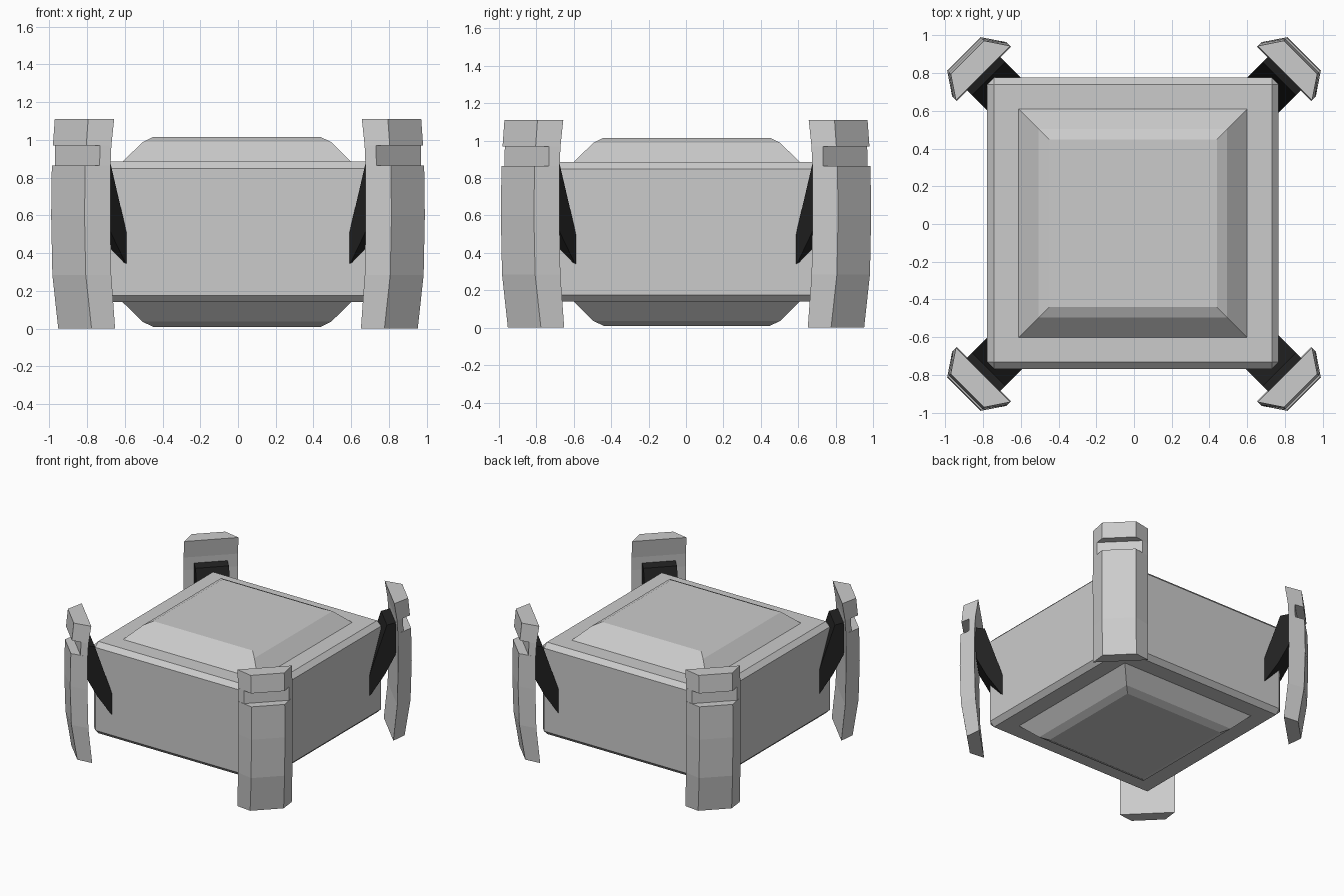
import bpy, bmesh, math
from mathutils import Matrix

if "Cube" in bpy.data.objects:
    bpy.data.objects.remove(bpy.data.objects["Cube"])


def material(name, value):
    m = bpy.data.materials.new(name)
    m.diffuse_color = (value, value, value, 1)
    m.use_nodes = True
    m.node_tree.nodes["Principled BSDF"].inputs["Base Color"].default_value = m.diffuse_color
    return m


GREY = material("light_grey", 0.60)
DARK = material("near_black", 0.015)


def finish(bm, name, mat):
    bmesh.ops.remove_doubles(bm, verts=bm.verts, dist=1e-5)
    bmesh.ops.dissolve_degenerate(bm, dist=1e-5, edges=bm.edges)
    bmesh.ops.recalc_face_normals(bm, faces=bm.faces)
    me = bpy.data.meshes.new(name)
    bm.to_mesh(me)
    bm.free()
    me.materials.append(mat)
    ob = bpy.data.objects.new(name, me)
    bpy.context.collection.objects.link(ob)
    return ob


def loft(name, rings, mat, matrix=Matrix()):
    """Skin a stack of rings with equal point counts and cap both ends."""
    bm = bmesh.new()
    vs = [[bm.verts.new(matrix @ Matrix.Translation(p).translation) for p in r] for r in rings]
    n = len(rings[0])
    for a, b in zip(vs, vs[1:]):
        for i in range(n):
            j = (i + 1) % n
            bm.faces.new((a[i], a[j], b[j], b[i]))
    bm.faces.new(vs[0][::-1])
    bm.faces.new(vs[-1])
    return finish(bm, name, mat)


def square(h, z, cx=-0.006, cy=0.004):
    return [(cx - h, cy - h, z), (cx + h, cy - h, z), (cx + h, cy + h, z), (cx - h, cy + h, z)]


# central crate with chamfered edges
body = loft("body", [square(0.772, 0.14), square(0.772, 0.885)], GREY)
bev = body.modifiers.new("chamfer", "BEVEL")
bev.width = 0.036
bev.segments = 1

# raised panels on top and bottom
loft("top_panel", [square(0.605, 0.875), square(0.605, 0.885),
                   square(0.50, 0.988), square(0.445, 1.015)], GREY)
loft("bottom_panel", [square(0.605, 0.15), square(0.605, 0.14),
                      square(0.50, 0.037), square(0.445, 0.01)], GREY)

# leg stations: height, inner radius, outer radius, outer half width
LEG = [(0.0, 1.124, 1.222, 0.125), (0.285, 1.153, 1.266, 0.125),
       (0.60, 1.160, 1.275, 0.125), (0.865, 1.158, 1.270, 0.125),
       (0.865, 1.158, 1.205, 0.168), (0.97, 1.152, 1.202, 0.168),
       (0.97, 1.152, 1.262, 0.125), (1.11, 1.131, 1.248, 0.125)]
leg_rings = [[(ri, -0.203, z), (ro, -t, z), (ro, t, z), (ri, 0.203, z)] for z, ri, ro, t in LEG]

# strut side profile: radius, height
STRUT = [(0.90, 0.30), (0.97, 0.35), (1.075, 0.505), (1.155, 0.66),
         (1.165, 0.92), (1.09, 0.905), (0.97, 0.54)]
strut_rings = [[(r, t, z) for r, z in STRUT] for t in (-0.125, 0.125)]

# one leg and strut on each corner
for k, corner in enumerate(("back_right", "back_left", "front_left", "front_right")):
    turn = Matrix.Rotation(math.radians(45 + 90 * k), 4, "Z")
    loft("leg_" + corner, leg_rings, GREY, turn)
    loft("strut_" + corner, strut_rings, DARK, turn)
